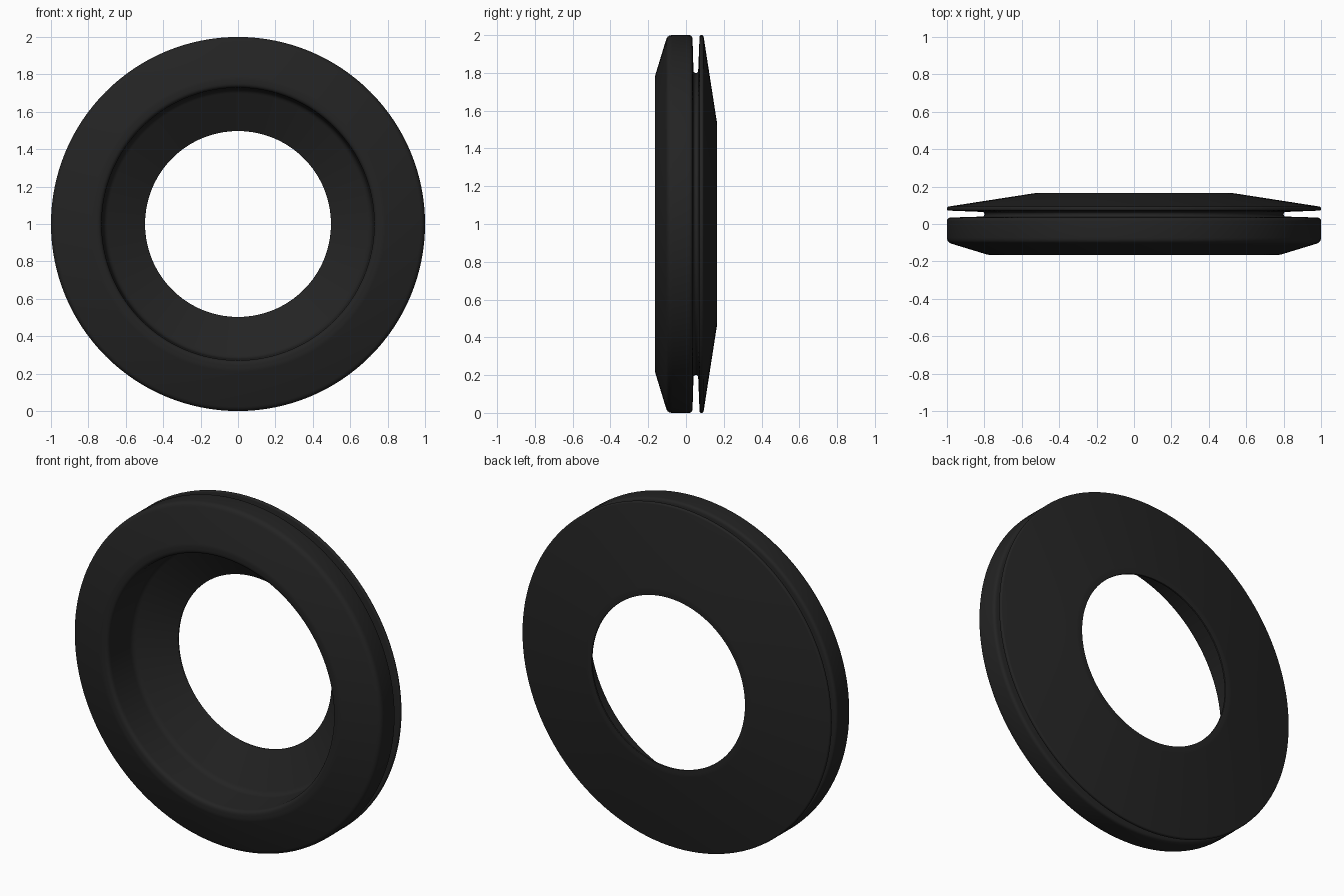
import bpy, bmesh, math
from mathutils import Vector, Matrix

cube = bpy.data.objects.get("Cube")
if cube:
    bpy.data.objects.remove(cube, do_unlink=True)

# Matte black rubber
rubber = bpy.data.materials.new("black_rubber")
rubber.use_nodes = True
colour = (0.017, 0.017, 0.017, 1)
rubber.diffuse_color = colour
bsdf = rubber.node_tree.nodes["Principled BSDF"]
bsdf.inputs["Base Color"].default_value = colour
bsdf.inputs["Roughness"].default_value = 0.7


def rounded(corners, steps=5):
    """Closed outline with each (radius, depth, fillet) corner rounded."""
    points = []
    for i, (r, y, fillet) in enumerate(corners):
        here = Vector((r, y))
        before = Vector(corners[i - 1][:2]) - here
        after = Vector(corners[(i + 1) % len(corners)][:2]) - here
        a = here + before.normalized() * fillet
        b = here + after.normalized() * fillet
        for k in range(steps + 1):
            t = k / steps
            points.append(a * (1 - t) ** 2 + here * 2 * t * (1 - t) + b * t * t)
    return points


def lathe(name, outline, segments):
    """Revolve a closed outline about the front-to-back axis."""
    bm = bmesh.new()
    verts = [bm.verts.new((p.x, p.y, 0)) for p in outline]
    edges = [bm.edges.new((v, verts[(i + 1) % len(verts)])) for i, v in enumerate(verts)]
    bmesh.ops.spin(bm, geom=verts + edges, cent=(0, 0, 0), axis=(0, 1, 0),
                   angle=math.tau, steps=segments, use_merge=True)
    bmesh.ops.remove_doubles(bm, verts=bm.verts[:], dist=1e-5)
    bmesh.ops.recalc_face_normals(bm, faces=bm.faces[:])
    bmesh.ops.transform(bm, matrix=Matrix.Translation((0, 0, 1)), verts=bm.verts[:])
    mesh = bpy.data.meshes.new(name)
    bm.to_mesh(mesh)
    bm.free()
    mesh.materials.append(rubber)
    obj = bpy.data.objects.new(name, mesh)
    bpy.context.collection.objects.link(obj)
    return obj


# Cross-section: radius, depth, corner fillet
section = [
    (0.73, -0.165, 0.025),  # front inner lip
    (0.78, -0.165, 0.01),   # front face edge
    (1.0, -0.098, 0.025),   # thick flange
    (1.0, 0.034, 0.02),
    (0.8, 0.04, 0.012),     # panel groove
    (0.8, 0.064, 0.012),
    (1.0, 0.072, 0.009),    # thin back flange
    (1.0, 0.092, 0.009),
    (0.53, 0.165, 0.008),   # back face
    (0.497, 0.165, 0.003),  # hole edge
    (0.497, 0.155, 0.003),
    (0.72, 0.05, 0.025),    # dished floor meets the wall
]

grommet = lathe("grommet_ring", rounded(section), 128)
bpy.ops.object.select_all(action='DESELECT')
grommet.select_set(True)
bpy.context.view_layer.objects.active = grommet
bpy.ops.object.shade_smooth_by_angle(angle=math.radians(30))
